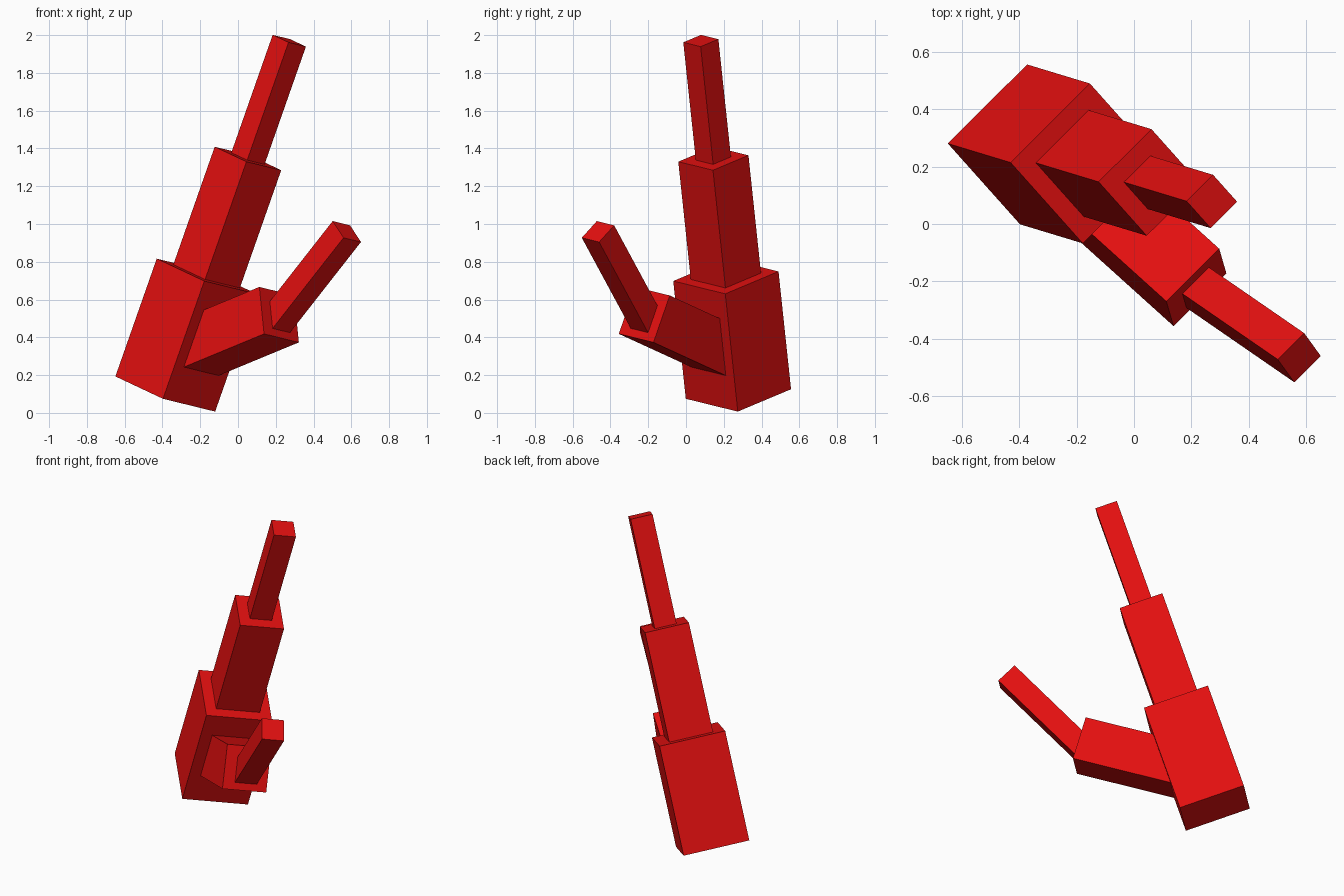
import bpy, bmesh, math
from mathutils import Vector, Matrix

if "Cube" in bpy.data.objects:
    bpy.data.objects.remove(bpy.data.objects["Cube"])

red = bpy.data.materials.new("red")
red.diffuse_color = (0.78, 0.005, 0.005, 1)
red.use_nodes = True
red.node_tree.nodes["Principled BSDF"].inputs["Base Color"].default_value = red.diffuse_color

# Shared frame: trunk axis, bend hinge, and the direction the branch leans
axis = Vector((0.33, -0.10, 0.94)).normalized()
hinge = Vector((0.705, 0.693, -0.151))
hinge = (hinge - axis * hinge.dot(axis)).normalized()
lean = hinge.cross(axis)
LENGTH = 0.664


def block(name, tip, width, angle):
    """Square beam ending at tip, bent from the trunk axis about the hinge."""
    a = math.radians(angle)
    along = axis * math.cos(a) + lean * math.sin(a)
    side = along.cross(hinge)
    rot = Matrix((hinge, side, along)).transposed().to_4x4()
    bm = bmesh.new()
    bmesh.ops.create_cube(bm, size=1)
    bmesh.ops.scale(bm, vec=(width, width, LENGTH), verts=bm.verts)
    mesh = bpy.data.meshes.new(name)
    bm.to_mesh(mesh)
    bm.free()
    mesh.materials.append(red)
    ob = bpy.data.objects.new(name, mesh)
    ob.matrix_world = Matrix.Translation(Vector(tip) - along * LENGTH / 2) @ rot
    bpy.context.collection.objects.link(ob)


# Trunk: three stacked beams, each thinner than the last
base = Vector((-0.385, 0.2775, 0.10))
for i, (name, width) in enumerate((("trunk_lower", 0.396),
                                   ("trunk_middle", 0.264),
                                   ("trunk_upper", 0.132))):
    block(name, base + axis * LENGTH * (i + 1), width, 0)

# Side branch: thick beam leaning out, thin beam bending back up
block("branch_lower", (0.2175, -0.221, 0.52), 0.264, 55)
block("branch_upper", (0.576, -0.466, 0.96), 0.132, 25)
